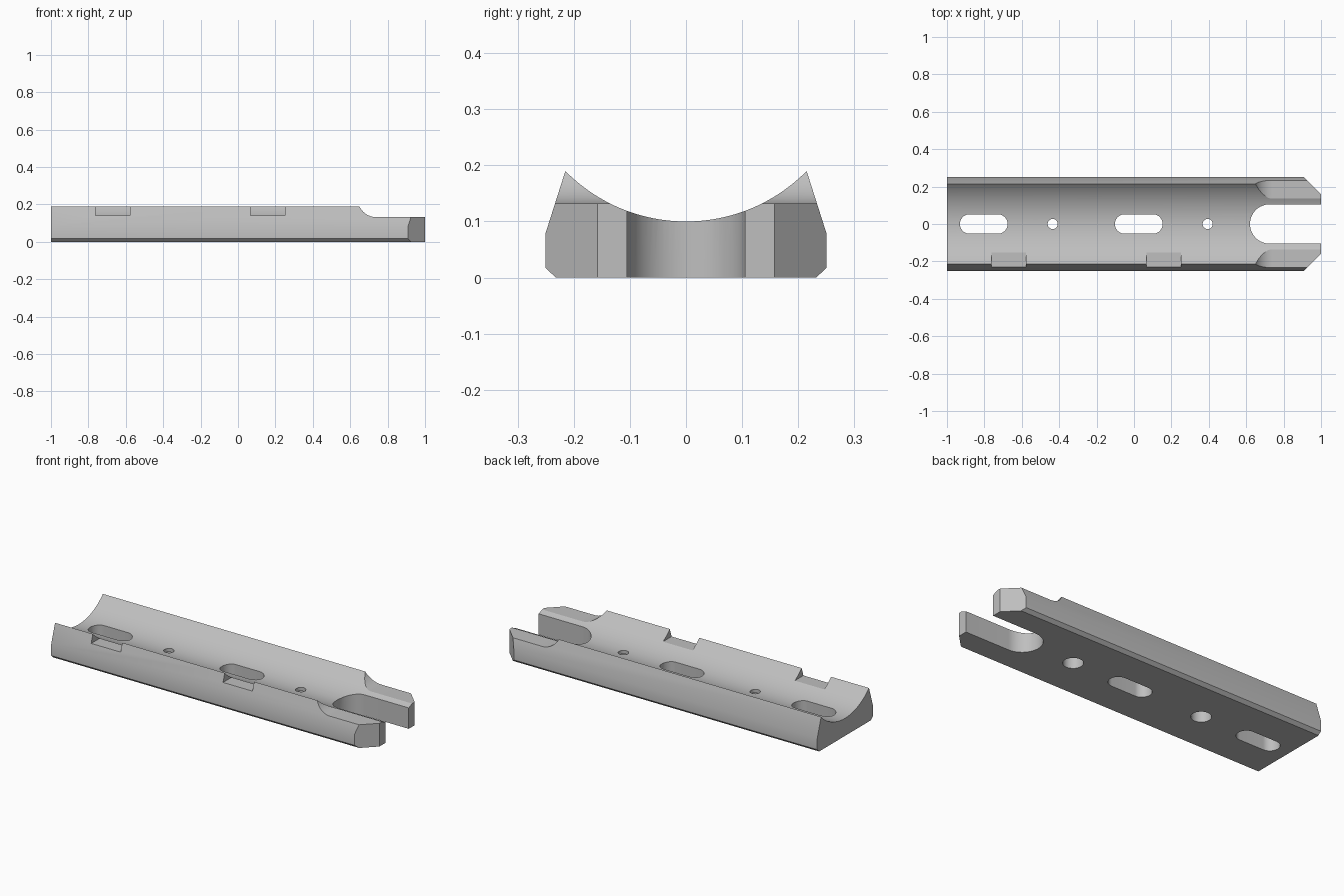
import bpy, bmesh
from math import sin, cos, pi, asin
from mathutils import Vector

cube = bpy.data.objects.get("Cube")
if cube:
    bpy.data.objects.remove(cube, do_unlink=True)

steel = bpy.data.materials.new("light_grey")
steel.use_nodes = True
GREY = (0.52, 0.52, 0.52, 1)
steel.diffuse_color = GREY
steel.node_tree.nodes["Principled BSDF"].inputs["Base Color"].default_value = GREY


def prism(name, outline, axis, lo, hi):
    """Extrude a closed 2D outline along the x, y or z axis."""
    place = {"x": lambda a, b, t: (t, a, b),
             "y": lambda a, b, t: (a, t, b),
             "z": lambda a, b, t: (a, b, t)}[axis]
    bm = bmesh.new()
    face = bm.faces.new([bm.verts.new(place(a, b, lo)) for a, b in outline])
    grown = bmesh.ops.extrude_face_region(bm, geom=[face])["geom"]
    bmesh.ops.translate(bm, vec=Vector(place(0, 0, hi - lo)),
                        verts=[g for g in grown if isinstance(g, bmesh.types.BMVert)])
    bmesh.ops.recalc_face_normals(bm, faces=bm.faces)
    mesh = bpy.data.meshes.new(name)
    bm.to_mesh(mesh)
    bm.free()
    mesh.materials.append(steel)
    obj = bpy.data.objects.new(name, mesh)
    bpy.context.collection.objects.link(obj)
    return obj


def arc(cx, cy, r, start, end, steps):
    return [(cx + r * cos(start + (end - start) * i / steps),
             cy + r * sin(start + (end - start) * i / steps)) for i in range(steps + 1)]


def slot(x0, x1, r):
    """Rounded slot outline between two x limits."""
    return arc(x0 + r, 0, r, pi / 2, 3 * pi / 2, 24) + arc(x1 - r, 0, r, -pi / 2, pi / 2, 24)


# Rail body: bevelled block with a round trough along the top
R, RIM = 0.302, 0.215
half = asin(RIM / R)
side = [(0.25, 0.08), (0.25, 0.017), (0.232, 0)]
profile = (arc(0, 0.1 + R, R, -pi / 2 - half, -pi / 2 + half, 48)
           + side + [(-y, z) for y, z in reversed(side)])
rail = prism("rail_body", profile, "x", -1, 1)

cutters = []

# Lowered end with a concave step
step = arc(0.74, 0.232, 0.1, pi, 3 * pi / 2, 16) + [(1.1, 0.132), (1.1, 0.4), (0.64, 0.4)]
cutters.append(prism("end_step_cutter", step, "y", -0.4, 0.4))

# Open fork slot
fork = arc(0.725, 0, 0.105, pi / 2, 3 * pi / 2, 32) + [(1.1, -0.105), (1.1, 0.105)]
cutters.append(prism("fork_slot_cutter", fork, "z", -0.1, 0.4))

# Chamfered fork tips
for s in (-1, 1):
    corner = [(0.8, s * 0.358), (1.1, s * 0.058), (1.1, s * 0.358)]
    cutters.append(prism("tip_chamfer_cutter", corner, "z", -0.1, 0.4))

# Two repeats of long slot, counterbored screw hole and front edge notch
for dx in (0, 0.829):
    cutters.append(prism("long_slot_cutter", slot(-0.931 + dx, -0.676 + dx, 0.052), "z", -0.1, 0.4))
    for r, top in ((0.027, 0.4), (0.052, 0.08)):
        hole = arc(-0.435 + dx, 0, r, 0, 2 * pi, 32)[:-1]
        cutters.append(prism("screw_hole_cutter", hole, "z", -0.1, top))
    x0, x1 = -0.762 + dx, -0.577 + dx
    notch = [(x0, 0.142), (x1, 0.142), (x1, 0.4), (x0, 0.4)]
    cutters.append(prism("edge_notch_cutter", notch, "y", -0.4, -0.08))

# Apply the cuts
bpy.context.view_layer.objects.active = rail
for cutter in cutters:
    cutter.hide_render = True
    mod = rail.modifiers.new("cut", "BOOLEAN")
    mod.operation = "DIFFERENCE"
    mod.solver = "EXACT"
    mod.object = cutter
    bpy.ops.object.modifier_apply(modifier=mod.name)
for cutter in cutters:
    bpy.data.objects.remove(cutter, do_unlink=True)

bpy.ops.object.select_all(action="DESELECT")
rail.select_set(True)
bpy.ops.object.shade_smooth_by_angle(angle=pi / 7)
